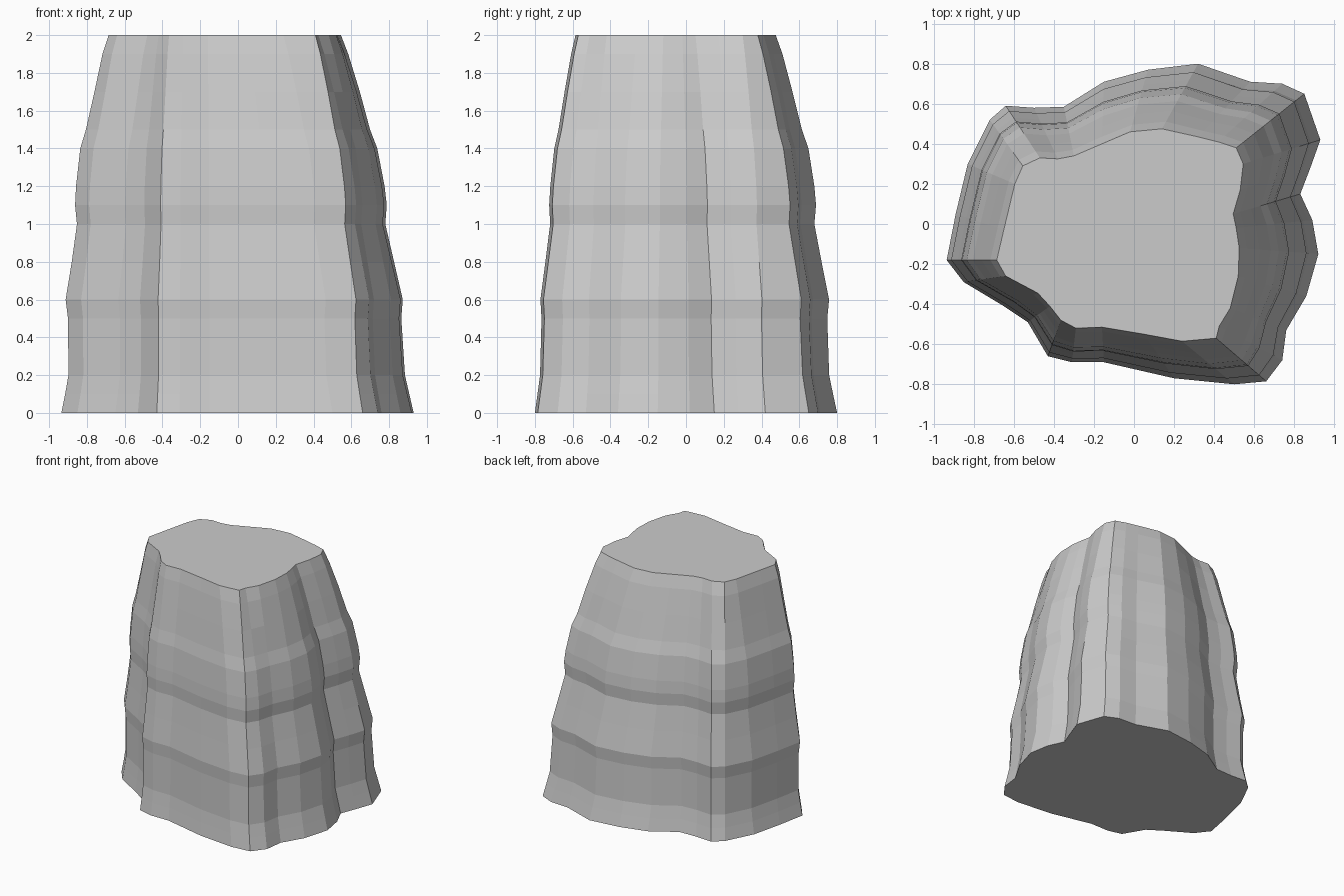
import bpy, bmesh

# Outline of the stump: (bottom x, bottom y, top x, top y), counter-clockwise
OUTLINE = [
    (.93, .42, .545, .30), (.85, .65, .51, .38), (.74, .70, .42, .41),
    (.58, .71, .32, .435), (.32, .80, .14, .475), (.07, .77, -.02, .46),
    (-.15, .71, -.16, .40), (-.35, .585, -.30, .34), (-.50, .58, -.38, .325),
    (-.64, .59, -.47, .33), (-.72, .52, -.555, .29), (-.83, .30, -.595, .20),
    (-.89, .05, -.65, -.03), (-.935, -.18, -.685, -.18), (-.85, -.29, -.64, -.26),
    (-.65, -.41, -.48, -.345), (-.53, -.49, -.42, -.41), (-.43, -.66, -.365, -.48),
    (-.31, -.69, -.29, -.52), (-.15, -.69, -.16, -.515), (.20, -.77, .05, -.55),
    (.50, -.80, .24, -.585), (.66, -.785, .41, -.57), (.74, -.68, .425, -.51),
    (.76, -.53, .48, -.42), (.86, -.36, .52, -.26), (.92, -.15, .525, -.12),
    (.89, .02, .51, -.02), (.83, .15, .495, .05), (.88, .28, .53, .17),
]

# Rows: (height, taper on the left side, taper on the right side)
ROWS = [
    (0, 0, 0), (.1, .08, .06), (.2, .15, .12), (.5, .14, .17), (.6, .09, .15),
    (.8, .22, .27), (1.0, .33, .39), (1.1, .29, .37), (1.2, .31, .40),
    (1.4, .40, .50), (1.5, .52, .60), (1.7, .70, .74), (1.9, .87, .90), (2, 1, 1),
]

bark = bpy.data.materials.new("stone grey")
bark.diffuse_color = (.6, .6, .6, 1)

# Loft the outline through the rows
bm = bmesh.new()
rings = []
for z, left, right in ROWS:
    ring = []
    for bx, by, tx, ty in OUTLINE:
        side = (bx + .935) / 1.865
        t = left + (right - left) * side
        ring.append(bm.verts.new((bx + (tx - bx) * t, by + (ty - by) * t, z)))
    rings.append(ring)

n = len(OUTLINE)
for low, high in zip(rings, rings[1:]):
    for i in range(n):
        j = (i + 1) % n
        bm.faces.new((low[i], low[j], high[j], high[i]))

# Flat top and bottom
bm.faces.new(rings[-1])
bm.faces.new(rings[0][::-1])
bmesh.ops.recalc_face_normals(bm, faces=bm.faces)

mesh = bpy.data.meshes.new("rock_pillar")
bm.to_mesh(mesh)
bm.free()
mesh.materials.append(bark)
pillar = bpy.data.objects.new("rock_pillar", mesh)
bpy.context.collection.objects.link(pillar)
